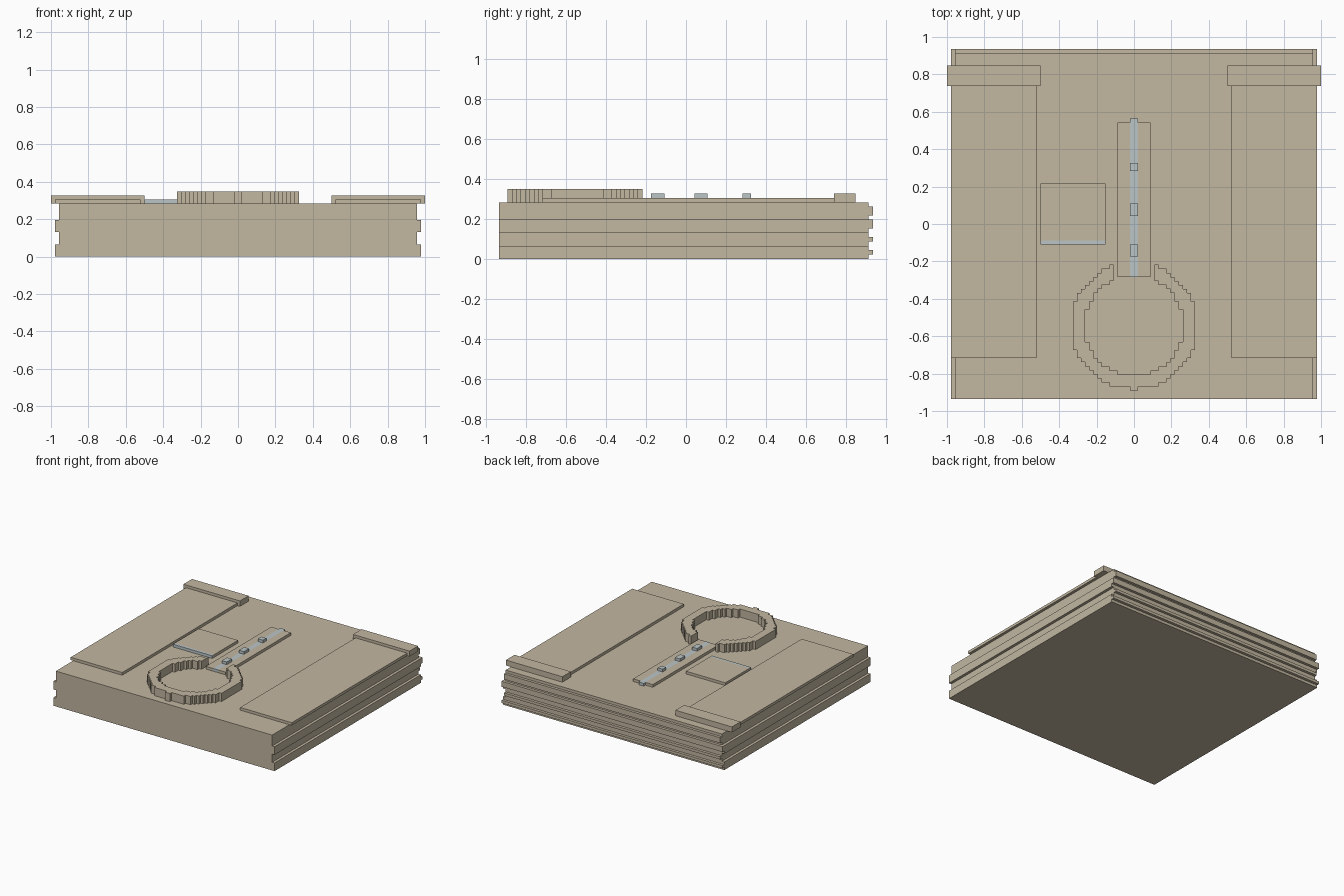
import bpy, bmesh

if "Cube" in bpy.data.objects:
    bpy.data.objects.remove(bpy.data.objects["Cube"])

U = 1 / 46  # block unit: the whole model sits on this grid


def material(name, rgb):
    m = bpy.data.materials.new(name)
    m.diffuse_color = (*rgb, 1)
    m.use_nodes = True
    m.node_tree.nodes["Principled BSDF"].inputs["Base Color"].default_value = m.diffuse_color
    return m


BEIGE = material("beige", (0.54, 0.475, 0.355))
GREY = material("pale blue grey", (0.50, 0.56, 0.57))


def finish(bm, name, mat):
    bmesh.ops.recalc_face_normals(bm, faces=bm.faces)
    me = bpy.data.meshes.new(name)
    bm.to_mesh(me)
    bm.free()
    me.materials.append(mat)
    ob = bpy.data.objects.new(name, me)
    bpy.context.collection.objects.link(ob)
    return ob


def extrude(bm, faces, vec):
    new = bmesh.ops.extrude_face_region(bm, geom=faces, use_keep_orig=True)["geom"]
    verts = [g for g in new if isinstance(g, bmesh.types.BMVert)]
    bmesh.ops.translate(bm, verts=verts, vec=vec)


def box(name, x0, x1, y0, y1, z0, z1, mat=BEIGE):
    bm = bmesh.new()
    pts = [(x0, y0), (x1, y0), (x1, y1), (x0, y1)]
    f = bm.faces.new([bm.verts.new((x * U, y * U, z0 * U)) for x, y in pts])
    extrude(bm, [f], (0, 0, (z1 - z0) * U))
    return finish(bm, name, mat)


# body: grooved profile run front to back
right = [(45, 0), (45, 3), (44, 3), (44, 6), (45, 6), (45, 9), (44, 9), (44, 13)]
outline = right + [(-x, z) for x, z in reversed(right)]
bm = bmesh.new()
f = bm.faces.new([bm.verts.new((x * U, -43 * U, z * U)) for x, z in outline])
extrude(bm, [f], (0, 85 * U, 0))
finish(bm, "body", BEIGE)

# ridges across the back
for i, (half, z0, z1) in enumerate([(45, 1, 2), (44, 4, 5), (45, 7, 9), (44, 10, 12)]):
    box(f"back_ridge_{i + 1}", -half, half, 42, 43, z0, z1)

# side plates and raised end bars
for side, s in (("left", -1), ("right", 1)):
    box(f"{side}_plate", *sorted((24 * s, 45 * s)), -33, 34, 13, 14)
    box(f"{side}_end_bar", *sorted((23 * s, 46 * s)), 34, 39, 13, 15)

# small square pad with a pale front edge
box("square_pad", -23, -7, -4, 10, 13, 14)
box("pad_front_edge", -23, -7, -5, -4, 13, 14, GREY)

# slide rail with pale centre strip and three studs
for side, s in (("left", -1), ("right", 1)):
    box(f"{side}_rail", *sorted((s, 4 * s)), -13, 25, 13, 14)
box("centre_strip", -1, 1, -13, 26, 13, 14, GREY)
for i, (y0, y1) in enumerate([(-8, -5), (2, 5), (13, 15)]):
    box(f"stud_{i + 1}", -1, 1, y0, y1, 14, 15, GREY)

# stepped open ring, cut from grid cells
bm = bmesh.new()
grid = {}


def corner(x, y):
    if (x, y) not in grid:
        grid[x, y] = bm.verts.new((x * U, y * U, 13 * U))
    return grid[x, y]


for x in range(-15, 15):
    for y in range(-41, -10):
        cx, cy = x + 0.5, y + 0.5
        d = cx * cx + (cy + 25) ** 2
        gap = abs(cx) < 5 and cy > -25
        if 148 < d < 241.8 and not gap:
            bm.faces.new([corner(x, y), corner(x + 1, y),
                          corner(x + 1, y + 1), corner(x, y + 1)])
extrude(bm, bm.faces[:], (0, 0, 3 * U))
finish(bm, "open_ring", BEIGE)
